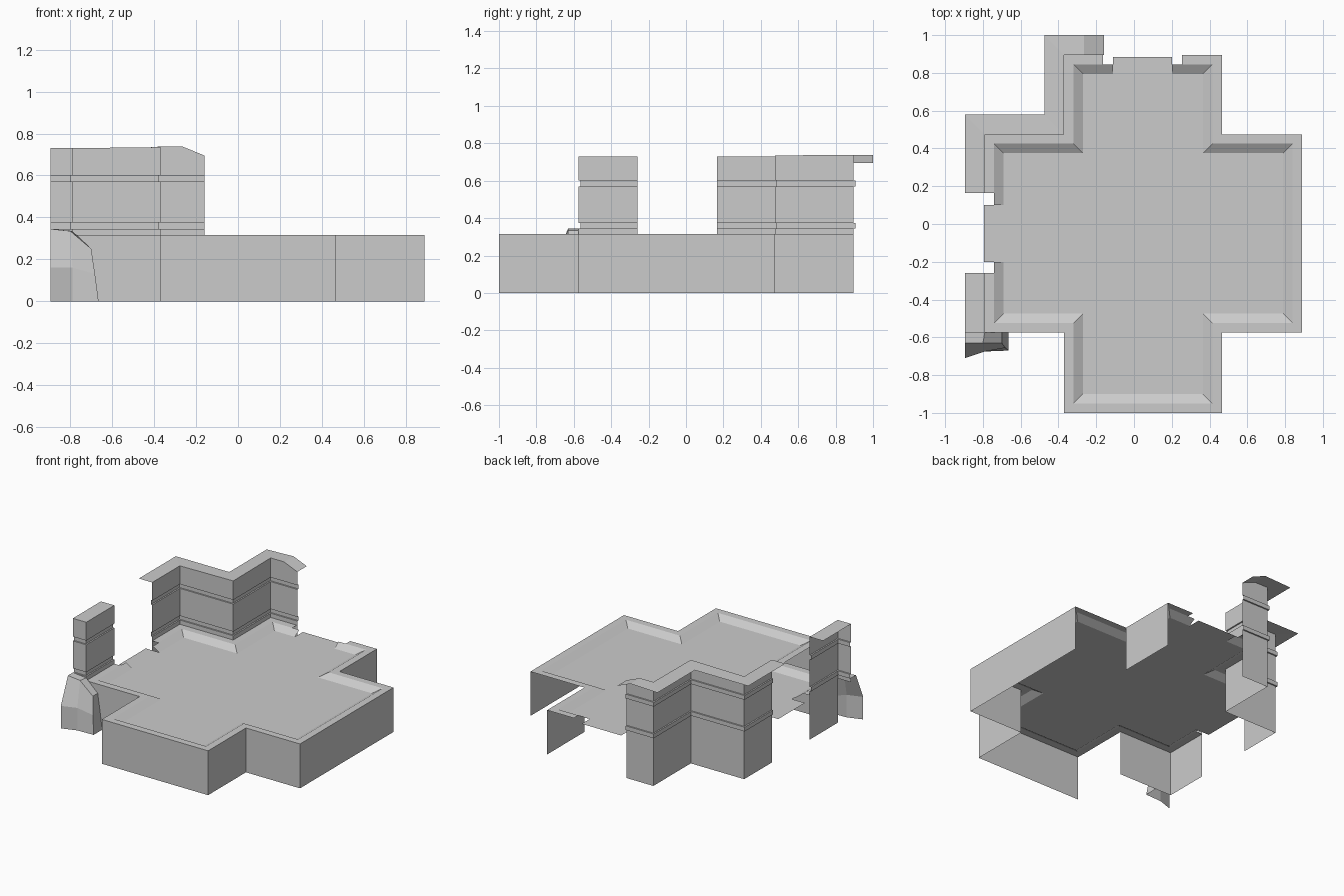
import bpy

if "Cube" in bpy.data.objects:
    bpy.data.objects.remove(bpy.data.objects["Cube"])

RIM, FLOOR, EDGE = 0.315, 0.285, 0.05


def make(name, verts, faces):
    me = bpy.data.meshes.new(name)
    me.from_pydata(verts, [], faces)
    me.update()
    ob = bpy.data.objects.new(name, me)
    bpy.context.collection.objects.link(ob)
    return ob


def loft(name, rows):
    """Quads between successive rows of points; rows go upwards or outwards."""
    n = len(rows[0])
    faces = [(r * n + i, r * n + i + 1, (r + 1) * n + i + 1, (r + 1) * n + i)
             for r in range(len(rows) - 1) for i in range(n - 1)]
    return make(name, [p for row in rows for p in row], faces)


def base_wall(name, path):
    return loft(name, [[(x, y, z) for x, y in path] for z in (0, RIM)])


def grooved_wall(name, path, dirs, tops):
    """Upper wall sheet with two horizontal grooves."""
    prof = [(RIM, 0), (.345, 0), (.345, .01), (.375, .01), (.375, 0),
            (.57, 0), (.57, .01), (.60, .01), (.60, 0)]
    rows = [[(x + dx * o, y + dy * o, z) for (x, y), (dx, dy) in zip(path, dirs)]
            for z, o in prof]
    rows.append([(x, y, t) for (x, y), t in zip(path, tops)])
    return loft(name, rows)


# Cross-shaped outline, counter-clockwise
cross = [(-.37, -1), (.465, -1), (.465, -.575), (.89, -.575), (.89, .475), (.465, .475),
         (.465, .895), (-.37, .895), (-.37, .475), (-.79, .475), (-.79, -.575), (-.37, -.575)]


def inset(pts, d):
    out = []
    for i, (x, y) in enumerate(pts):
        px, py = pts[i - 1]
        nx, ny = pts[(i + 1) % len(pts)]
        sgn = lambda v: (v > 1e-6) - (v < -1e-6)
        # inward normals of the two adjoining axis-aligned edges
        out.append((x + d * (-sgn(y - py) - sgn(ny - y)),
                    y + d * (sgn(x - px) + sgn(nx - x))))
    return out


rings = [(cross, RIM), (inset(cross, EDGE), RIM), (inset(cross, 2 * EDGE), FLOOR)]
# door gaps: edge index -> axis, and (first, last) limit for the rim and the slope
doors = {6: (0, [(.255, -.165), (.20, -.11)]), 9: (1, [(.165, -.26), (.10, -.20)])}
# (edge 9 runs down the left side, edge 6 runs along the back)


def at(p, axis, v):
    q = list(p)
    q[axis] = v
    return tuple(q)


# Rim and the slope down to the sunken floor
for level, name in enumerate(("floor_rim", "floor_slope")):
    (A, za), (B, zb) = rings[level], rings[level + 1]
    verts, faces = [], []
    for i in range(12):
        j = (i + 1) % 12
        a0, a1 = (*A[i], za), (*A[j], za)
        b0, b1 = (*B[i], zb), (*B[j], zb)
        quads = [(a0, a1, b1, b0)]
        door = doors.get(9 if i == 9 else i)
        if door:
            ax, (lo, hi) = door[0], door[1][level]
            quads = [(a0, at(a1, ax, lo), at(b1, ax, lo), b0),
                     (at(a0, ax, hi), a1, b1, at(b0, ax, hi))]
        for q in quads:
            faces.append(tuple(range(len(verts), len(verts) + 4)))
            verts += q
    make(name, verts, faces)

# Sunken floor with two doorway tongues
F = rings[2][0]
pts = F[:7] + [(.20, .795), (.20, .885), (-.11, .885), (-.11, .795)] + F[7:10] \
    + [(-.69, .10), (-.795, .10), (-.795, -.20), (-.69, -.20)] + F[10:]
make("floor", [(x, y, FLOOR) for x, y in pts], [tuple(range(len(pts)))])

# Low outer walls
base_wall("front_base_wall", cross[:5])
base_wall("back_right_base_wall", cross[5:7])
base_wall("front_left_base_wall", [cross[10], cross[11]])
base_wall("left_base_wall", [(-.79, -.575), (-.79, -.26)])

# Tall back-left corner wall and its coping
corner = [(-.79, .165), (-.79, .475), (-.37, .475), (-.37, .895), (-.265, .895), (-.16, .895)]
dirs = [(-1, 0), (-1, 1), (-1, 1), (-1, 1), (0, 1), (0, 1)]
tops = [.73, .73, .735, .738, .738, .695]
base_wall("corner_base_wall", corner)
grooved_wall("corner_wall", corner, dirs, tops)
inner = [(x, y, t) for (x, y), t in zip(corner, tops)]
outer = [(x + .105 * dx, y + .105 * dy, .73 if i < 4 else z)
         for i, ((x, y, z), (dx, dy)) in enumerate(zip(inner, dirs))]
loft("corner_coping", [inner, outer])

# Tall pillar by the left doorway
pillar = [(-.895, -.575), (-.79, -.575), (-.79, -.26)]
grooved_wall("pillar_wall", pillar, [(0, 1), (-1, 1), (-1, 0)], [.73] * 3)
make("pillar_coping", [(x, y, .73) for x, y in pillar + [(-.895, -.26)]], [(0, 1, 2, 3)])

# Faceted buttress at the foot of the pillar
loft("buttress", [
    [(-.895, -.71, 0), (-.79, -.675, 0), (-.665, -.67, 0), (-.665, -.575, 0)],
    [(-.895, -.71, .16), (-.79, -.675, .16), (-.682, -.655, .13), (-.682, -.575, .13)],
    [(-.895, -.63, .345), (-.80, -.63, .335), (-.70, -.63, .25), (-.70, -.575, .25)]])
loft("buttress_top", [
    [(-.895, -.63, .345), (-.80, -.63, .335), (-.70, -.63, .25)],
    [(-.895, -.575, .345), (-.79, -.575, .335), (-.70, -.575, .25)]])
